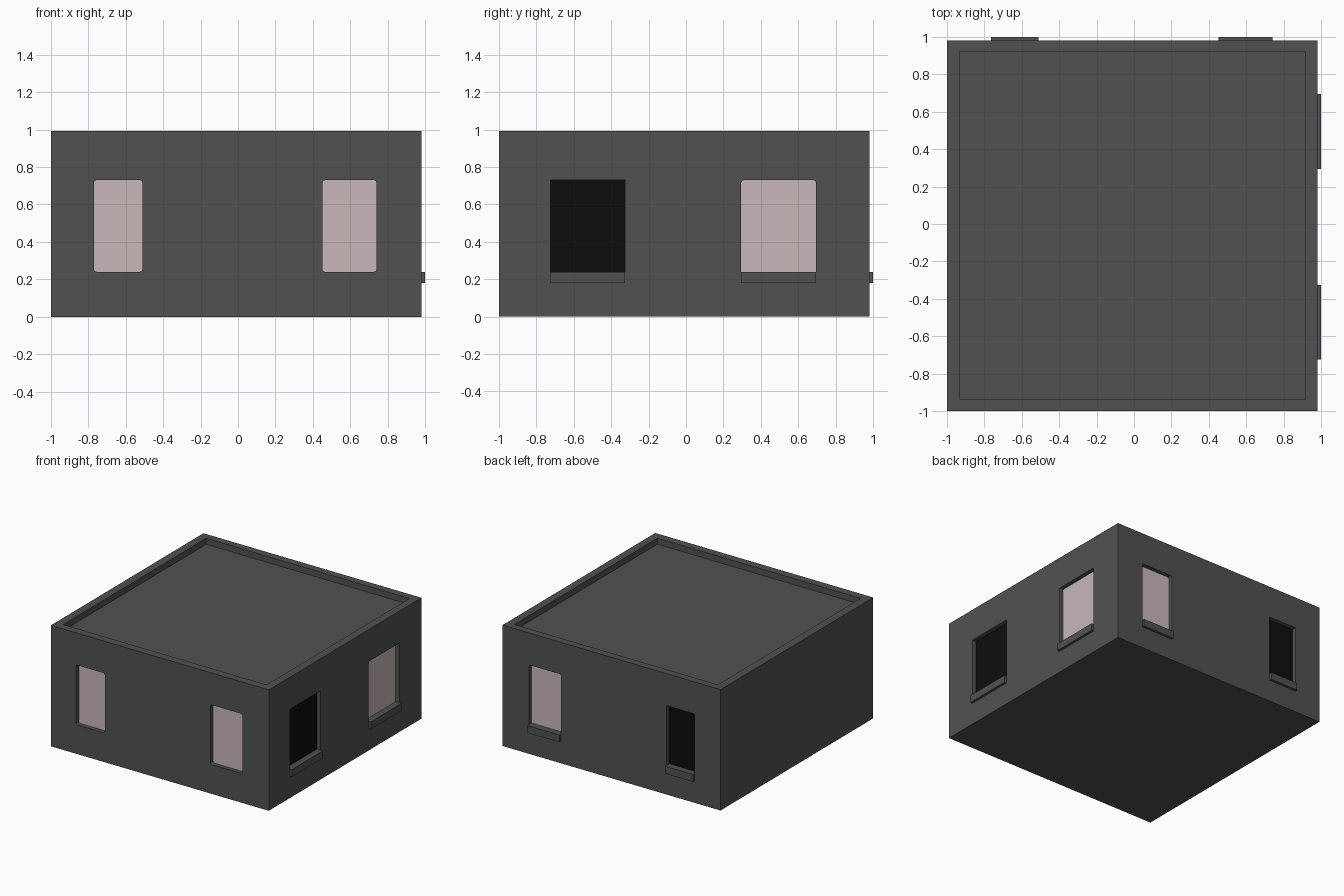
import bpy, bmesh
from mathutils import Vector

if "Cube" in bpy.data.objects:
    bpy.data.objects.remove(bpy.data.objects["Cube"])


def material(name, rgb):
    m = bpy.data.materials.new(name)
    m.diffuse_color = (*rgb, 1)
    m.use_nodes = True
    m.node_tree.nodes["Principled BSDF"].inputs["Base Color"].default_value = m.diffuse_color
    return m


WALL = material("dark grey wall", (0.083, 0.083, 0.083))
PALE = material("pale pink glass", (0.585, 0.48, 0.48))
BLACK = material("black glass", (0.004, 0.004, 0.004))


def box(name, lo, hi, mat, round_axis=None):
    """Box between two corners; optionally round the edges along one axis."""
    bm = bmesh.new()
    bmesh.ops.create_cube(bm, size=1)
    lo, hi = Vector(lo), Vector(hi)
    for v in bm.verts:
        v.co = [lo[i] if v.co[i] < 0 else hi[i] for i in range(3)]
    if round_axis is not None:
        edges = [e for e in bm.edges
                 if abs(e.verts[0].co[round_axis] - e.verts[1].co[round_axis]) > 1e-4]
        bmesh.ops.bevel(bm, geom=edges, offset=0.015, segments=3,
                        profile=0.5, affect='EDGES')
    me = bpy.data.meshes.new(name)
    bm.to_mesh(me)
    bm.free()
    me.materials.append(mat)
    ob = bpy.data.objects.new(name, me)
    bpy.context.collection.objects.link(ob)
    return ob


# House block
house = box("house_walls", (-1, -1, 0), (0.98, 0.98, 0.993), WALL)


def cut(cutter):
    mod = house.modifiers.new(cutter.name, 'BOOLEAN')
    mod.operation, mod.solver, mod.object = 'DIFFERENCE', 'EXACT', cutter
    cutter.hide_render = True
    cutter.display_type = 'WIRE'


# Sunken flat roof behind a parapet
cut(box("roof_cutter", (-0.933, -0.935, 0.943), (0.915, 0.92, 1.2), WALL))

DEPTH, LOW, HIGH = 0.037, 0.24, 0.73


def window(name, axis, face, side, a, b, glass, sill):
    """Recessed window on the wall at 'face', whose outside is 'side' along axis."""
    def span(d0, d1, z0, z1):
        # d is the distance outwards from the wall face
        p, q = sorted((face + side * d0, face + side * d1))
        if axis == 1:
            return (a, p, z0), (b, q, z1)
        return (p, a, z0), (q, b, z1)

    bottom = 0.2 if sill else LOW
    cut(box(name + "_cutter", *span(-DEPTH, 0.1, bottom, HIGH), WALL,
            axis if glass is PALE else None))
    box(name + "_glass", *span(-DEPTH - 0.003, -DEPTH + 0.003, LOW, HIGH), glass)
    if sill:
        box(name + "_sill", *span(-DEPTH - 0.002, 0.02, 0.18, LOW), WALL)


# Windows: front without sills, right and back with sills
window("front_left_window", 1, -1, -1, -0.77, -0.51, PALE, False)
window("front_right_window", 1, -1, -1, 0.45, 0.74, PALE, False)
window("side_front_window", 0, 0.98, 1, -0.725, -0.327, BLACK, True)
window("side_back_window", 0, 0.98, 1, 0.295, 0.695, PALE, True)
window("back_left_window", 1, 0.98, 1, -0.765, -0.51, BLACK, True)
window("back_right_window", 1, 0.98, 1, 0.45, 0.74, PALE, True)
